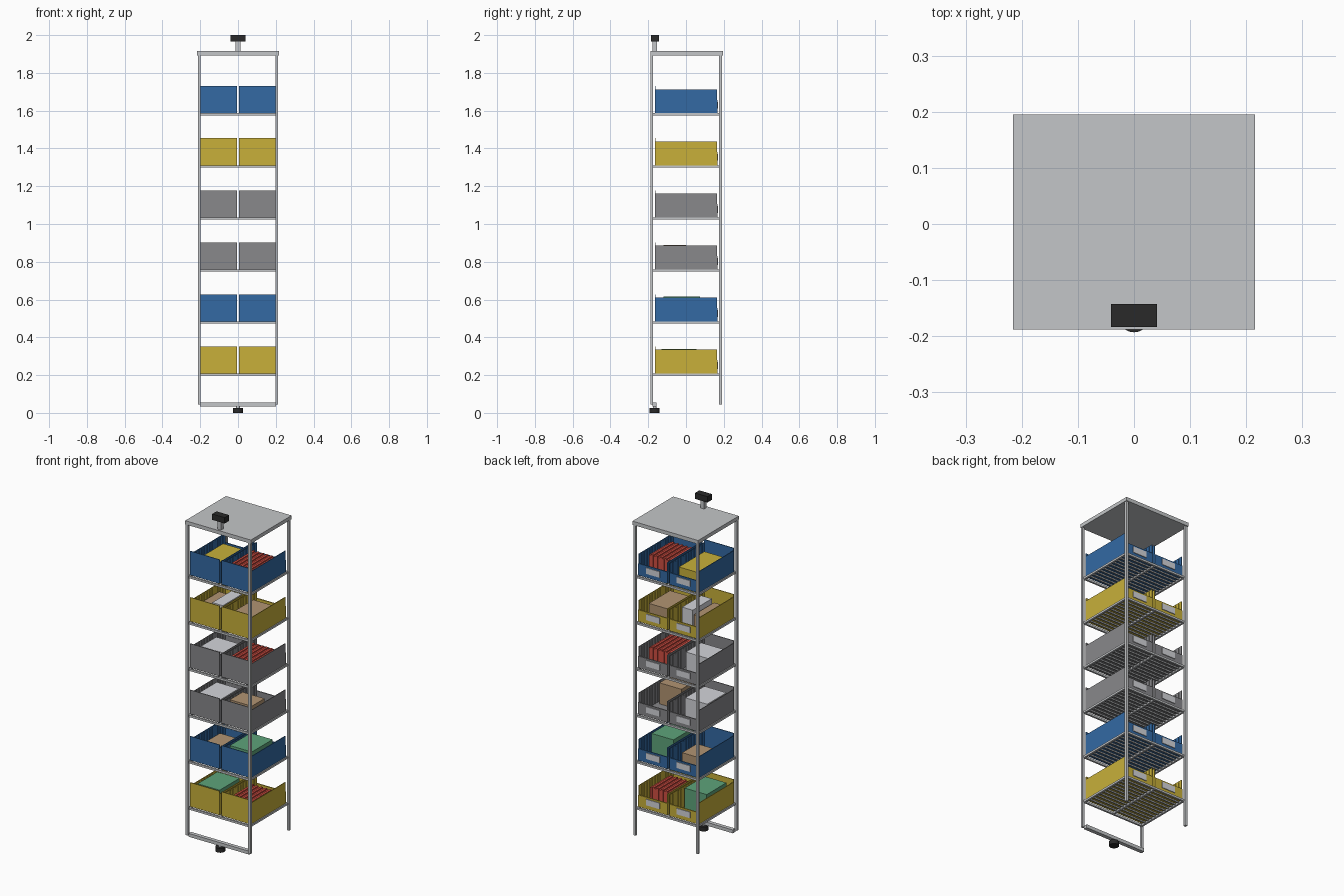
import bpy, bmesh
from mathutils import Matrix, Vector

cube = bpy.data.objects.get("Cube")
if cube:
    bpy.data.objects.remove(cube, do_unlink=True)


def material(name, rgb):
    """Flat material from display values in 0-255."""
    lin = [((c / 255 + 0.055) / 1.055) ** 2.4 for c in rgb]
    mat = bpy.data.materials.new(name)
    mat.use_nodes = True
    mat.diffuse_color = (*lin, 1)
    mat.node_tree.nodes["Principled BSDF"].inputs["Base Color"].default_value = (*lin, 1)
    return mat


METAL = material("metal", (196, 198, 200))
BLACK = material("black_plastic", (42, 42, 42))
BLUE = material("blue_plastic", (51, 106, 164))
YELLOW = material("yellow_plastic", (200, 176, 58))
GREY = material("grey_plastic", (136, 136, 139))
RED = material("red_card", (208, 78, 66))
TAN = material("tan_card", (178, 148, 114))
GREEN = material("green_card", (94, 164, 122))
WHITE = material("white_card", (212, 213, 218))


def boxes(name, mat, spans):
    """One object out of boxes given as ((x0, x1), (y0, y1), (z0, z1))."""
    bm = bmesh.new()
    for span in spans:
        mid = Vector([(a + b) / 2 for a, b in span])
        size = Vector([b - a for a, b in span])
        bmesh.ops.create_cube(bm, size=1,
                              matrix=Matrix.Translation(mid) @ Matrix.Diagonal((*size, 1)))
    mesh = bpy.data.meshes.new(name)
    bm.to_mesh(mesh)
    bm.free()
    mesh.materials.append(mat)
    obj = bpy.data.objects.new(name, mesh)
    bpy.context.collection.objects.link(obj)
    return obj


def cylinder(name, mat, radius, centre, z0, z1):
    bpy.ops.mesh.primitive_cylinder_add(vertices=32, radius=radius, depth=z1 - z0,
                                        location=(*centre, (z0 + z1) / 2))
    obj = bpy.context.object
    obj.name = name
    obj.data.materials.append(mat)
    bpy.ops.object.shade_smooth_by_angle()


# Frame: four posts, top plate, bottom front bar
post_x = [(-0.213, -0.198), (0.198, 0.213)]
post_y = [(-0.188, -0.174), (0.176, 0.19)]
boxes("posts", METAL, [(x, y, (0.045, 1.895)) for x in post_x for y in post_y])
boxes("top_plate", METAL, [((-0.216, 0.216), (-0.188, 0.195), (1.893, 1.915))])
boxes("bottom_bar", METAL, [((-0.2, 0.2), (-0.178, -0.155), (0.034, 0.054))])

# Guide foot and top guide
cylinder("foot", BLACK, 0.027, (0, -0.166), 0, 0.026)
cylinder("foot_stem", METAL, 0.01, (0, -0.166), 0.024, 0.036)
boxes("guide_stem", METAL, [((-0.012, 0.012), (-0.177, -0.153), (1.91, 1.97))])
boxes("guide_block", BLACK, [((-0.041, 0.041), (-0.184, -0.143), (1.965, 2.0))])


def shelf(name, z):
    """Rectangular rim carrying thin wires; z is its top."""
    h = (z - 0.012, z)
    rim = [(x, (-0.176, 0.178), h) for x in ((-0.205, -0.194), (0.194, 0.205))]
    rim += [((-0.198, 0.198), y, h) for y in ((-0.18, -0.169), (0.169, 0.18))]
    rim += [((-0.005, 0.005), (-0.176, 0.176), h)]
    for i in range(11):
        y = -0.14 + 0.028 * i
        rim.append(((-0.198, 0.198), (y - 0.004, y + 0.004), (z - 0.008, z - 0.001)))
    boxes(name, METAL, rim)


def bin_box(name, mat, side, z):
    """Open bin with a high front wall, side walls and a low rear lip."""
    t = 0.004
    x0, x1 = sorted((side * 0.006, side * 0.199))
    y0, y1 = -0.165, 0.163
    parts = [((x0, x1), (y0, y1), (z, z + t)),
             ((x0, x1), (y0, y0 + t), (z, z + 0.143)),
             ((x0, x1), (y1 - t, y1 + 0.003), (z, z + 0.07)),
             ((x0, x0 + t), (y0, y1), (z, z + 0.126)),
             ((x1 - t, x1), (y0, y1), (z, z + 0.126))]
    # Divider ribs inside both side walls
    for i in range(12):
        y = -0.14 + 0.025 * i
        for a in (x0 + t, x1 - t - 0.003):
            parts.append(((a, a + 0.003), (y, y + 0.005), (z, z + 0.12)))
    boxes(name, mat, parts)
    boxes(name + "_label", WHITE, [((side * 0.1 - 0.045, side * 0.1 + 0.045),
                                    (y1 + 0.002, y1 + 0.007), (z + 0.024, z + 0.06))])


def goods(name, mat, xs, ys, z, height):
    boxes(name, mat, [(xs, ys, (z, z + height))])


def booklets(name, xs, ys, z, height):
    """Row of upright red booklets, every other one slightly lower."""
    count = 10
    step = (xs[1] - xs[0]) / count
    boxes(name, RED, [((xs[0] + i * step, xs[0] + (i + 0.9) * step), ys,
                       (z, z + height - 0.006 * (i % 2))) for i in range(count)])


# Shelves with a pair of bins each, from bottom to top
colours = [YELLOW, BLUE, GREY, GREY, YELLOW, BLUE]
levels = [0.209 + 0.2755 * i for i in range(6)]
for i, (mat, z) in enumerate(zip(colours, levels), 1):
    shelf(f"shelf_{i}", z)
    bin_box(f"left_bin_{i}", mat, 1, z)
    bin_box(f"right_bin_{i}", mat, -1, z)

# Contents
floor = [z + 0.004 for z in levels]
L, R = (0.03, 0.175), (-0.175, -0.03)
booklets("left_booklets_1", L, (-0.09, 0.09), floor[0], 0.095)
goods("right_carton_1", GREEN, R, (-0.13, 0.055), floor[0], 0.125)
goods("left_carton_2", GREEN, L, (-0.12, 0.075), floor[1], 0.128)
goods("right_carton_2", TAN, R, (-0.06, 0.08), floor[1], 0.07)
goods("left_carton_3", TAN, L, (-0.12, 0.0), floor[2], 0.125)
goods("right_carton_3", WHITE, R, (-0.13, 0.05), floor[2], 0.11)
booklets("left_booklets_4", L, (-0.11, 0.1), floor[3], 0.105)
goods("right_carton_4", WHITE, R, (-0.1, 0.045), floor[3], 0.105)
goods("left_carton_5", TAN, L, (-0.1, 0.1), floor[4], 0.085)
goods("right_white_carton_5", WHITE, (-0.1, -0.03), (-0.1, 0.08), floor[4], 0.11)
goods("right_tan_carton_5", TAN, (-0.18, -0.108), (-0.11, 0.08), floor[4], 0.085)
booklets("left_booklets_6", L, (-0.1, 0.1), floor[5], 0.105)
goods("right_carton_6", YELLOW, R, (-0.13, 0.11), floor[5], 0.085)
